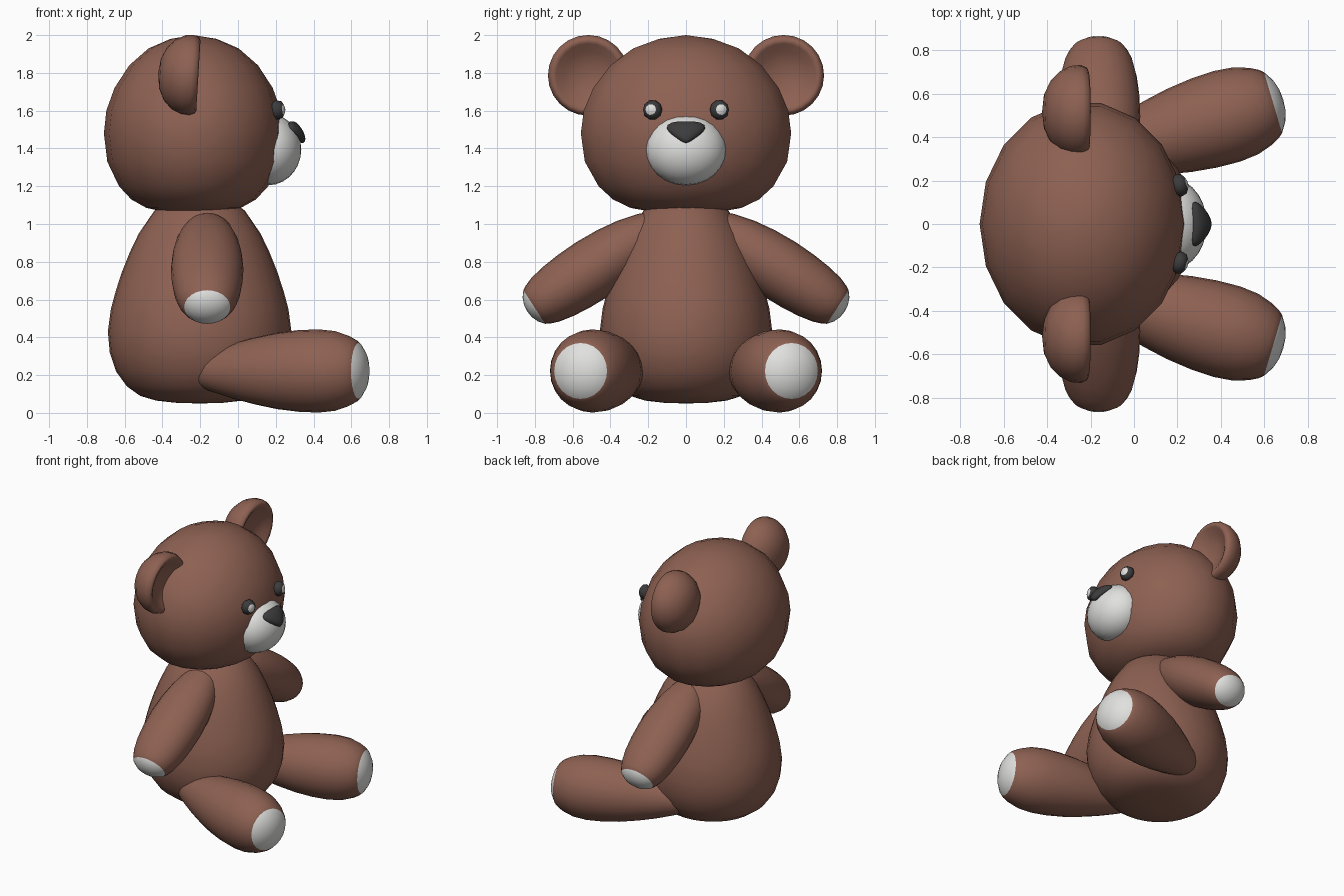
import bpy, bmesh, math
from mathutils import Vector

if "Cube" in bpy.data.objects:
    bpy.data.objects.remove(bpy.data.objects["Cube"])


def material(name, rgb):
    m = bpy.data.materials.new(name)
    m.diffuse_color = (*rgb, 1)
    m.use_nodes = True
    m.node_tree.nodes["Principled BSDF"].inputs["Base Color"].default_value = m.diffuse_color
    return m


BROWN = material("brown fur", (0.27, 0.12, 0.085))
PALE = material("pale grey", (0.75, 0.75, 0.74))
DARK = material("dark grey", (0.045, 0.045, 0.045))


def lathe(name, profile, origin, axis, side, mats, segs=24, su=1.0, sv=1.0,
          pad_from=None, shape=None):
    """Spin (distance along axis, radius) points; su/sv squash the section.
    Faces past pad_from get the second material."""
    w = Vector(axis).normalized()
    u = Vector(side)
    u = (u - w * u.dot(w)).normalized()
    v = w.cross(u)
    o = Vector(origin)
    bm = bmesh.new()

    def point(t, a, b):
        p = o + w * t + u * a + v * b
        return bm.verts.new(shape(p) if shape else p)

    rings = []
    for t, r in profile:
        if r == 0:
            rings.append([point(t, 0, 0)])
        else:
            rings.append([point(t, su * r * math.cos(math.tau * i / segs),
                                sv * r * math.sin(math.tau * i / segs)) for i in range(segs)])
    for k in range(len(rings) - 1):
        a, b = rings[k], rings[k + 1]
        pad = pad_from is not None and profile[k][0] >= pad_from - 1e-5
        for i in range(segs):
            j = (i + 1) % segs
            vs = []
            for q in (a[i % len(a)], a[j % len(a)], b[j % len(b)], b[i % len(b)]):
                if q not in vs:
                    vs.append(q)
            f = bm.faces.new(vs)
            f.smooth = True
            f.material_index = 1 if pad else 0
    bmesh.ops.recalc_face_normals(bm, faces=bm.faces)
    me = bpy.data.meshes.new(name)
    bm.to_mesh(me)
    bm.free()
    for m in mats:
        me.materials.append(m)
    ob = bpy.data.objects.new(name, me)
    bpy.context.collection.objects.link(ob)
    return ob


def dome(length, n):
    """Profile of an ellipsoid of unit radius, from -length to +length."""
    pts = [(-length * math.cos(math.pi * i / n), math.sin(math.pi * i / n)) for i in range(n + 1)]
    return [(t, 0 if i in (0, n) else r) for i, (t, r) in enumerate(pts)]


X, Z = (1, 0, 0), (0, 0, 1)

# body and head
lathe("body", [(0.05, 0), (0.053, 0.12), (0.065, 0.23), (0.09, 0.315), (0.14, 0.385),
               (0.22, 0.443), (0.32, 0.476), (0.43, 0.486), (0.55, 0.47), (0.65, 0.443),
               (0.75, 0.41), (0.85, 0.37), (0.95, 0.322), (1.07, 0.24), (1.13, 0.16), (1.15, 0)],
      (-0.203, 0, 0), Z, X, [BROWN], segs=32, sv=0.94)
lathe("head", [(1.05, 0), (1.06, 0.13), (1.085, 0.25), (1.13, 0.33), (1.2, 0.395),
               (1.33, 0.457), (1.48, 0.475), (1.6, 0.462), (1.72, 0.419), (1.84, 0.341),
               (1.93, 0.238), (1.98, 0.122), (2.0, 0)],
      (-0.235, 0, 0), Z, X, [BROWN], segs=18, sv=1.19)

# muzzle
lathe("muzzle", dome(0.175, 14), (0.16, 0, 1.395), X, (0, 1, 0), [PALE], su=0.215, sv=0.19)


# nose: flattened ball pinched to a rounded triangle and wrapped on the muzzle
def nose_shape(p):
    h = max(-1, min(1, (p.z - 1.488) / 0.058))
    y = p.y * (0.86 + 0.5 * h)
    return Vector((p.x - 2.0 * y * y, y, min(p.z, 1.543)))


lathe("nose", dome(0.03, 10), (0.312, 0, 1.488), (0.105, 0, 0.068), (0, 1, 0), [DARK],
      segs=20, su=0.105, sv=0.068, shape=nose_shape)

for s, label in ((-1, "right"), (1, "left")):
    # eye with a pale highlight cap
    lathe(label + "_eye", [(-0.04, 0), (-0.03, 0.035), (0, 0.053), (0.025, 0.046),
                           (0.037, 0.029), (0.043, 0.015), (0.045, 0)],
          (0.205, s * 0.177, 1.604), (0.93, s * 0.25, 0.05), (0, 1, 0), [DARK, PALE],
          segs=10, pad_from=0.037)
    # ear: half ball with a hollow front
    lathe(label + "_ear", [(-0.065, 0), (-0.058, 0.07), (-0.035, 0.13), (-0.008, 0.17),
                           (0, 0.187), (-0.008, 0.203), (-0.035, 0.214), (-0.08, 0.21),
                           (-0.13, 0.186), (-0.175, 0.14), (-0.203, 0.08), (-0.213, 0)],
          (-0.21, s * 0.517, 1.785), (1, 0, -0.06), (0, 1, 0), [BROWN])
    # arm with paw pad
    lathe(label + "_arm", [(-0.5, 0), (-0.48, 0.045), (-0.43, 0.082), (-0.36, 0.114),
                           (-0.25, 0.143), (-0.13, 0.16), (0, 0.167), (0.12, 0.163),
                           (0.22, 0.153), (0.3, 0.137), (0.345, 0.12), (0.37, 0.106),
                           (0.395, 0.075), (0.41, 0.038), (0.414, 0)],
          (-0.163, s * 0.493, 0.762), (0, s * 0.839, -0.545), X, [BROWN, PALE],
          su=1.15, pad_from=0.37)
    # leg with foot pad
    lathe(label + "_leg", [(-0.2, 0), (-0.18, 0.04), (-0.13, 0.073), (-0.05, 0.105),
                           (0.08, 0.145), (0.2, 0.175), (0.32, 0.199), (0.44, 0.213),
                           (0.55, 0.217), (0.64, 0.208), (0.71, 0.185), (0.75, 0.164),
                           (0.771, 0.146), (0.8, 0.1), (0.816, 0.05), (0.82, 0)],
          (-0.10, s * 0.339, 0.222), (0.959, s * 0.284, 0), Z, [BROWN, PALE],
          su=1.015, pad_from=0.771)
